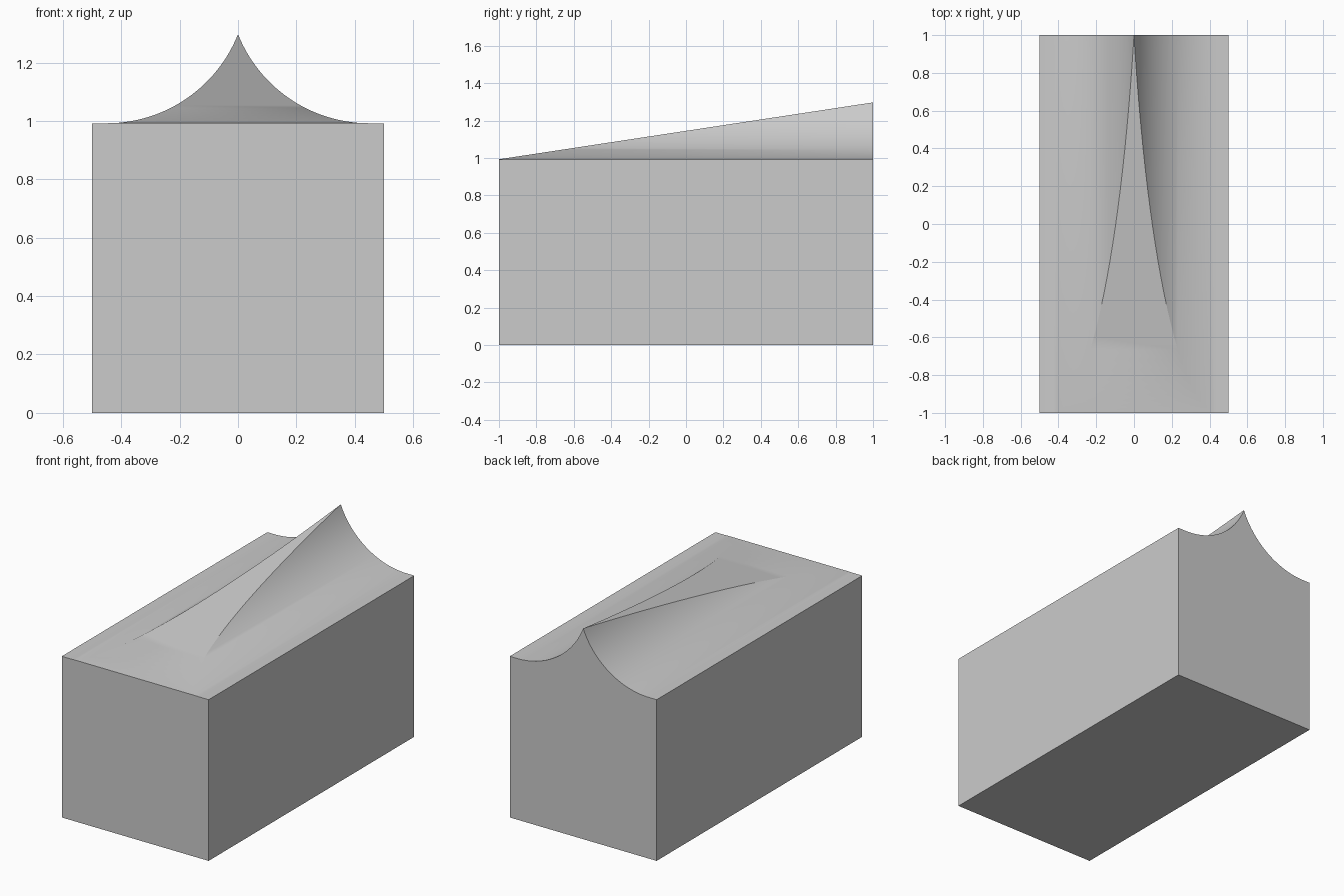
import bpy, bmesh
from math import sqrt, sin, asin
from mathutils import Vector

if "Cube" in bpy.data.objects:
    bpy.data.objects.remove(bpy.data.objects["Cube"])

BASE, TIP, HALF, REACH = 0.992, 1.297, 0.5, 0.45
RISE = TIP - BASE
R = (REACH**2 + RISE**2) / (2 * RISE)   # arc tangent to the flat shoulder


def arc(n=28):
    """Concave flank from the ridge tip down to the shoulder."""
    a = asin(REACH / R)
    pts = []
    for i in range(n + 1):
        s = R * sin(a * (1 - i / n))
        pts.append((REACH - s, BASE + R - sqrt(R * R - s * s)))
    return pts


# cross-section: box with a cusped ridge on top, mirrored about x = 0
half = arc() + [(HALF, BASE), (HALF, 0)]
section = half + [(-x, z) for x, z in reversed(half[1:])]

bm = bmesh.new()
face = bm.faces.new([bm.verts.new((x, -1, z)) for x, z in section])
ext = bmesh.ops.extrude_face_region(bm, geom=[face], use_keep_orig=True)
bmesh.ops.translate(bm, vec=(0, 2, 0),
                    verts=[g for g in ext["geom"] if isinstance(g, bmesh.types.BMVert)])
bmesh.ops.recalc_face_normals(bm, faces=bm.faces)

# slice the ridge with a slope falling to the front edge
low, high = Vector((0, -1, BASE + 0.001)), Vector((0, 1, TIP))
slope = high - low
normal = Vector((0, -slope.z, slope.y)).normalized()
bmesh.ops.bisect_plane(bm, geom=bm.verts[:] + bm.edges[:] + bm.faces[:], dist=1e-5,
                       plane_co=low, plane_no=normal, clear_outer=True)
bmesh.ops.holes_fill(bm, edges=[e for e in bm.edges if e.is_boundary], sides=0)
bmesh.ops.recalc_face_normals(bm, faces=bm.faces)

mesh = bpy.data.meshes.new("ridged_block")
bm.to_mesh(mesh)
bm.free()
block = bpy.data.objects.new("ridged_block", mesh)
bpy.context.collection.objects.link(block)
bpy.context.view_layer.objects.active = block
block.select_set(True)
bpy.ops.object.shade_smooth_by_angle(angle=0.5)
